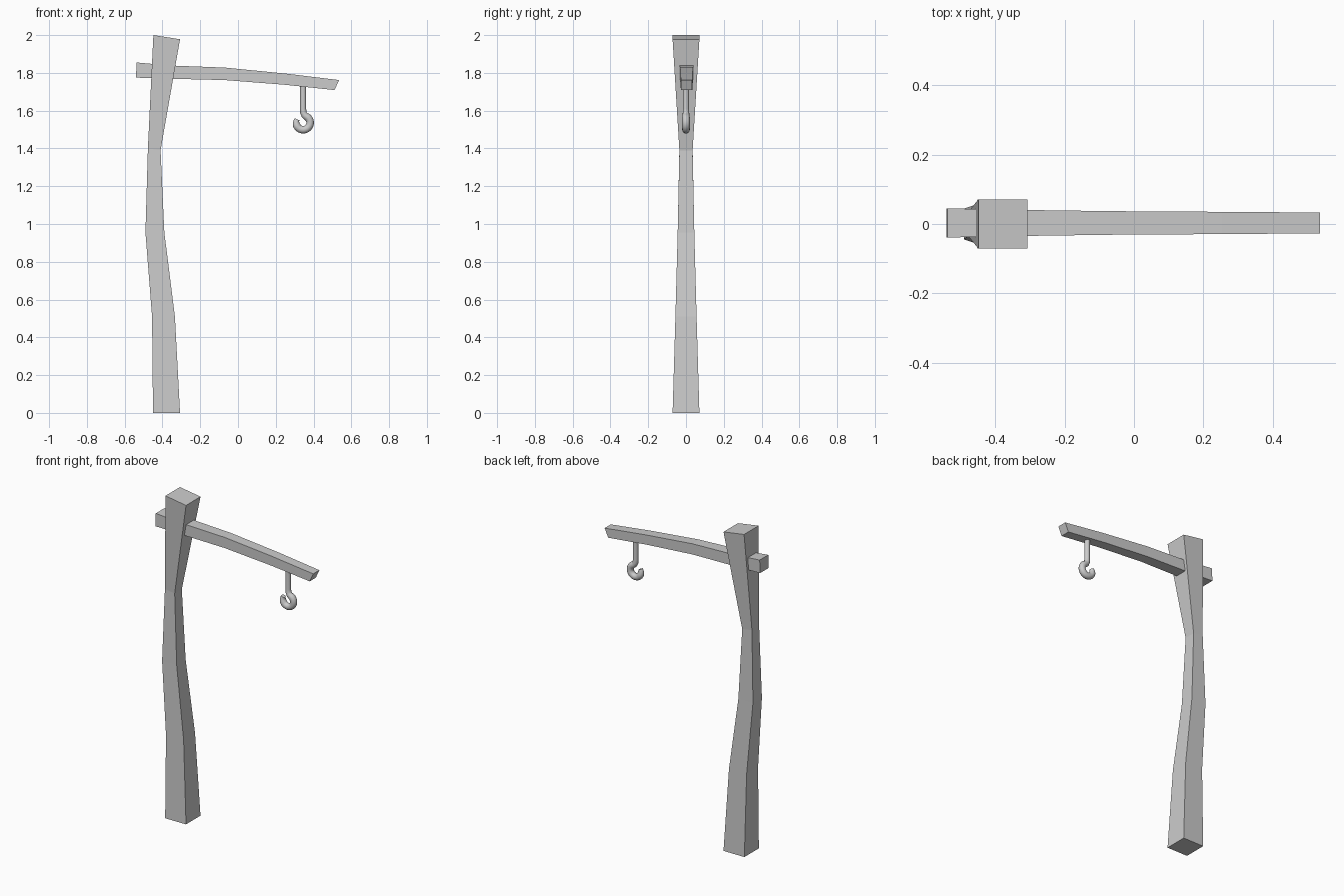
import bpy, bmesh
from math import sin, cos, pi, radians
from mathutils import Vector

if "Cube" in bpy.data.objects:
    bpy.data.objects.remove(bpy.data.objects["Cube"])


def loft(name, rings, smooth=False):
    """Skin a list of equal-sized point rings and cap both ends."""
    bm = bmesh.new()
    vr = [[bm.verts.new(p) for p in ring] for ring in rings]
    n = len(vr[0])
    for a, b in zip(vr, vr[1:]):
        for i in range(n):
            j = (i + 1) % n
            bm.faces.new((a[i], a[j], b[j], b[i]))
    bm.faces.new(vr[0][::-1])
    bm.faces.new(vr[-1])
    bmesh.ops.recalc_face_normals(bm, faces=bm.faces)
    mesh = bpy.data.meshes.new(name)
    bm.to_mesh(mesh)
    bm.free()
    ob = bpy.data.objects.new(name, mesh)
    bpy.context.collection.objects.link(ob)
    if smooth:
        bpy.context.view_layer.objects.active = ob
        ob.select_set(True)
        bpy.ops.object.shade_smooth_by_angle(angle=radians(40))
        ob.select_set(False)
    return ob


def section(x0, z0, x1, z1, half, yc=0.0):
    """Rectangle spanned by two points in the xz plane and a half depth in y."""
    return [(x0, yc - half, z0), (x1, yc - half, z1),
            (x1, yc + half, z1), (x0, yc + half, z0)]


# crooked post
loft("post", [section(*s) for s in (
    (-0.45, 0.0, -0.307, 0.0, 0.071),
    (-0.455, 0.51, -0.334, 0.51, 0.056),
    (-0.49, 0.955, -0.39, 0.955, 0.044),
    (-0.477, 1.40, -0.41, 1.39, 0.035),
    (-0.448, 2.0, -0.307, 1.978, 0.071))])

# drooping beam through the post
loft("beam", [section(*s, 0.003) for s in (
    (-0.54, 1.775, -0.537, 1.855, 0.042),
    (-0.36, 1.769, -0.36, 1.839, 0.038),
    (-0.07, 1.762, -0.07, 1.828, 0.034),
    (0.25, 1.737, 0.255, 1.796, 0.032),
    (0.511, 1.709, 0.535, 1.762, 0.030))])

# hook: straight shank, then an open ring with a tapered tip
cx, cz, R = 0.345, 1.536, 0.037
path = [(cx, 1.75, 0.016), (cx, 1.61, 0.016), (cx + 0.001, 1.59, 0.017),
        (cx + 0.008, 1.575, 0.018)]
steps = 20
for i in range(steps + 1):
    t = i / steps
    a = radians(55 - t * 265)
    r = 0.020 if t < 0.8 else 0.020 - 0.007 * (t - 0.8) / 0.2
    path.append((cx + R * cos(a), cz + R * sin(a), r))
pts = [Vector((x, 0, z)) for x, z, r in path]
rings = []
for i, p in enumerate(pts):
    t = (pts[min(i + 1, len(pts) - 1)] - pts[max(i - 1, 0)]).normalized()
    side = Vector((-t.z, 0, t.x))
    r = path[i][2]
    rings.append([p + r * (cos(k * pi / 8) * side + sin(k * pi / 8) * Vector((0, 1, 0)))
                  for k in range(16)])
loft("hook", rings, smooth=True)
